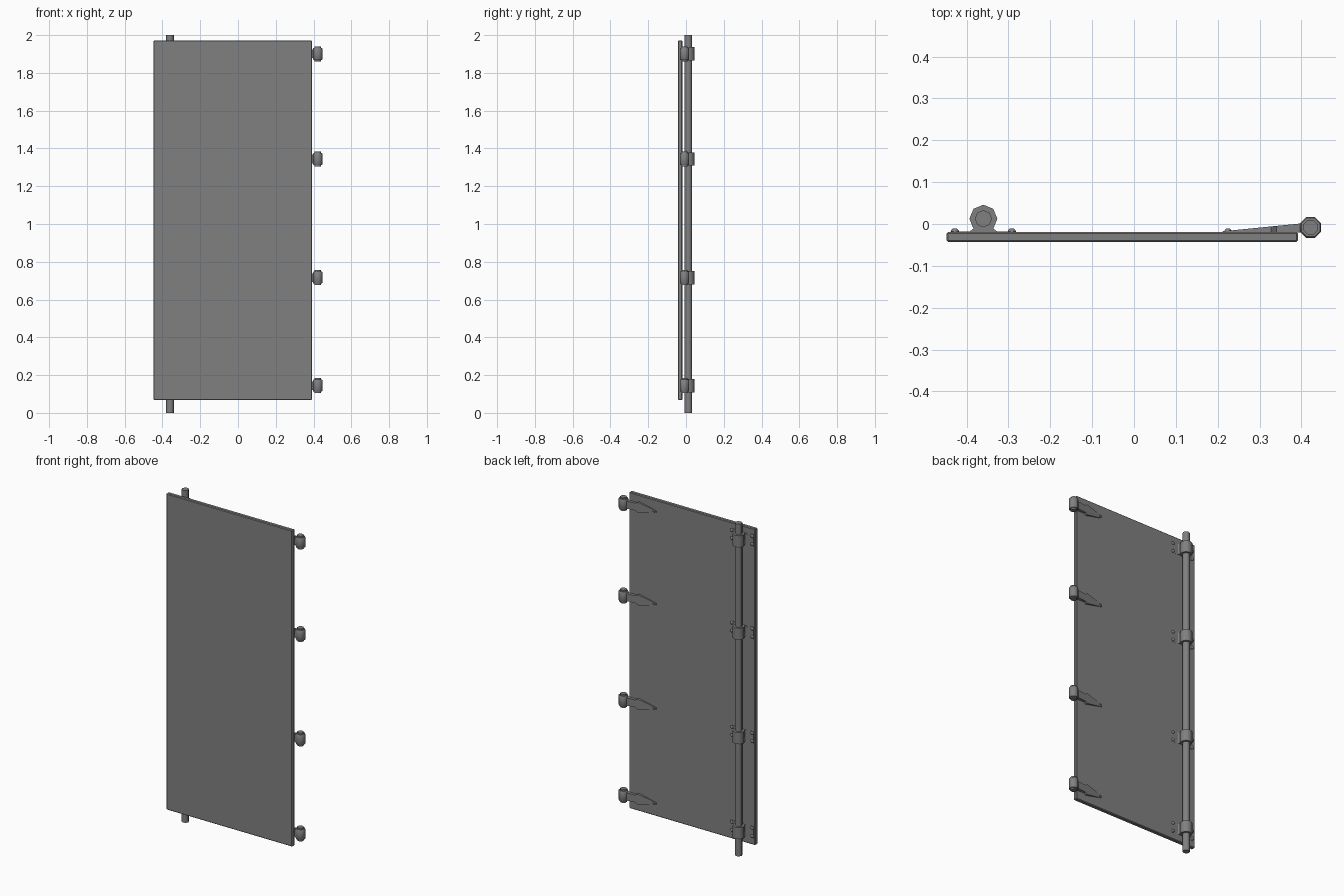
import bpy, bmesh
from math import cos, sin, pi, radians
from mathutils import Vector

if "Cube" in bpy.data.objects:
    bpy.data.objects.remove(bpy.data.objects["Cube"])

LEVELS = [0.144, 0.716, 1.344, 1.901]
ROD_X, ROD_Y = -0.360, 0.0125
PIN_X, PIN_Y = 0.422, -0.008
FACE_Y = -0.02          # back face of the panel

# dark grey metal
metal = bpy.data.materials.new("dark_metal")
metal.diffuse_color = (0.217, 0.217, 0.217, 1)
metal.use_nodes = True
metal.node_tree.nodes["Principled BSDF"].inputs["Base Color"].default_value = metal.diffuse_color


def make(name, bm, smooth=False):
    bmesh.ops.recalc_face_normals(bm, faces=bm.faces)
    me = bpy.data.meshes.new(name)
    bm.to_mesh(me)
    bm.free()
    me.materials.append(metal)
    ob = bpy.data.objects.new(name, me)
    bpy.context.collection.objects.link(ob)
    if smooth:
        bpy.ops.object.select_all(action='DESELECT')
        ob.select_set(True)
        bpy.context.view_layer.objects.active = ob
        bpy.ops.object.shade_smooth_by_angle(angle=radians(50))
    return ob


def loft(bm, rings):
    """Join rings of points with quads and cap both ends."""
    vs = [[bm.verts.new(p) for p in r] for r in rings]
    n = len(vs[0])
    for a, b in zip(vs, vs[1:]):
        for i in range(n):
            j = (i + 1) % n
            bm.faces.new((a[i], a[j], b[j], b[i]))
    bm.faces.new(vs[0])
    bm.faces.new(vs[-1])


def post(bm, x, y, profile, sides=8, turn=0.0):
    """Upright turned part; profile is (radius, z)."""
    ang = [turn + 2 * pi * i / sides for i in range(sides)]
    loft(bm, [[(x + r * cos(a), y + r * sin(a), z) for a in ang] for r, z in profile])


def bolt(bm, x, z, r=0.010):
    """Low dome bolt head facing +y."""
    ang = [2 * pi * i / 8 for i in range(8)]
    prof = [(r, FACE_Y), (r * 0.9, FACE_Y + 0.005), (r * 0.5, FACE_Y + 0.009)]
    loft(bm, [[(x + q * cos(a), y, z + q * sin(a)) for a in ang] for q, y in prof])


# door panel
bm = bmesh.new()
bmesh.ops.create_cube(bm, size=1)
for v in bm.verts:
    v.co = Vector((-0.028 + v.co.x * 0.84, -0.031 + v.co.y * 0.024, 1.020 + v.co.z * 1.904))
bmesh.ops.bevel(bm, geom=bm.edges[:], offset=0.004, segments=1, affect='EDGES')
make("door_panel", bm)

# locking rod
bm = bmesh.new()
post(bm, ROD_X, ROD_Y, [(0.0205, 0), (0.0205, 2)])
make("locking_rod", bm, True)

for k, z in enumerate(LEVELS, 1):
    # rod sleeve with flared foot
    bm = bmesh.new()
    post(bm, ROD_X, ROD_Y, [(0.0335, z - 0.035), (0.0335, z + 0.035)])
    foot = [(-0.036, FACE_Y), (0.036, FACE_Y), (0.022, -0.010), (-0.022, -0.010)]
    loft(bm, [[(ROD_X + x, y, zz) for x, y in foot] for zz in (z - 0.032, z + 0.032)])
    # thin mounting plate, narrower at the neck
    half = [(0.02, 0.024), (0.036, 0.024), (0.05, 0.036), (0.078, 0.036)]
    right = half + [(x, -h) for x, h in reversed(half)]
    for s in (1, -1):
        loft(bm, [[(ROD_X + s * x, y, z + h) for x, h in right] for y in (FACE_Y, FACE_Y + 0.002)])
    make(f"rod_bracket_{k}", bm, True)

    bm = bmesh.new()
    for dx in (-0.068, 0.068):
        for dz in (-0.024, 0.024):
            bolt(bm, ROD_X + dx, z + dz)
    make(f"bracket_bolts_{k}", bm, True)

    # hinge barrel and pin
    bm = bmesh.new()
    post(bm, PIN_X, PIN_Y, [(0.024, z - 0.032), (0.027, z - 0.028), (0.027, z + 0.028), (0.024, z + 0.032)],
         turn=pi / 8)
    make(f"hinge_barrel_{k}", bm, True)
    bm = bmesh.new()
    post(bm, PIN_X, PIN_Y, [(0.0185, z - 0.040), (0.0185, z + 0.040)], turn=pi / 8)
    make(f"hinge_pin_{k}", bm, True)

    # wedge-shaped hinge strap with arrow head
    half = [(0.415, 0.023), (0.340, 0.022), (0.328, 0.032), (0.222, 0.009), (0.211, 0.005)]
    outline = half + [(x, -h) for x, h in reversed(half)]
    bm = bmesh.new()
    loft(bm, [[(x, FACE_Y, z + h) for x, h in outline],
              [(x, -0.0175 + (x - 0.211) * 0.1, z + h) for x, h in outline]])
    make(f"hinge_strap_{k}", bm)
    bm = bmesh.new()
    bolt(bm, 0.225, z, 0.009)
    make(f"hinge_bolt_{k}", bm, True)
